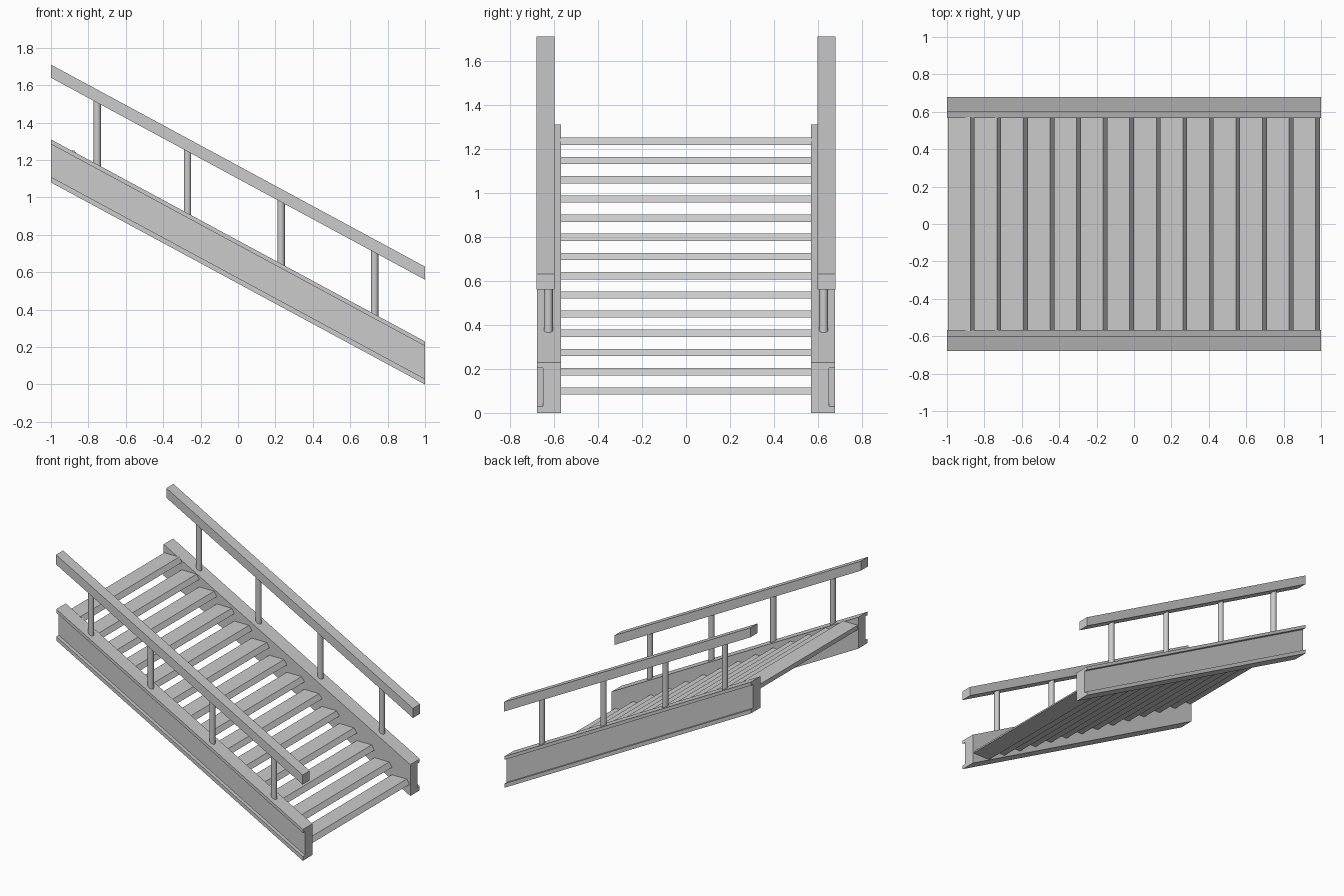
import bpy, bmesh
from mathutils import Matrix

if "Cube" in bpy.data.objects:
    bpy.data.objects.remove(bpy.data.objects["Cube"])

SLOPE = -0.54


def extrude(name, rings):
    """Closed solid from two matching point rings."""
    bm = bmesh.new()
    a, b = [[bm.verts.new(p) for p in r] for r in rings]
    n = len(a)
    bm.faces.new(a)
    bm.faces.new(b[::-1])
    for i in range(n):
        j = (i + 1) % n
        bm.faces.new((a[i], a[j], b[j], b[i]))
    bmesh.ops.recalc_face_normals(bm, faces=bm.faces)
    me = bpy.data.meshes.new(name)
    bm.to_mesh(me)
    bm.free()
    ob = bpy.data.objects.new(name, me)
    bpy.context.collection.objects.link(ob)
    return ob


def sloped(name, profile):
    """Sweep a y-z profile (given at x=1) up the stair slope, plumb-cut ends."""
    return extrude(name, [[(x, y, z + SLOPE * (x - 1)) for y, z in profile] for x in (1, -1)])


for side, s in (("left", 1), ("right", -1)):
    # channel-shaped stringer, open to the outside
    sloped(side + "_stringer", [(s * y, z) for y, z in (
        (0.567, 0), (0.677, 0), (0.677, 0.03), (0.65, 0.03),
        (0.65, 0.205), (0.677, 0.205), (0.677, 0.23), (0.567, 0.23))])
    # handrail
    sloped(side + "_handrail", [(s * y, z) for y, z in (
        (0.598, 0.56), (0.68, 0.56), (0.68, 0.63), (0.598, 0.63))])
    # round posts between stringer and handrail
    for i, x in enumerate((-0.753, -0.27, 0.23, 0.73)):
        base = 0.23 + SLOPE * (x - 1) - 0.015
        top = 0.56 + SLOPE * (x - 1) + 0.015
        bpy.ops.mesh.primitive_cylinder_add(vertices=20, radius=0.02, depth=top - base,
                                            location=(x, s * 0.625, (base + top) / 2))
        post = bpy.context.object
        post.name = f"{side}_post_{i + 1}"
        bpy.ops.object.shade_smooth_by_angle()

# treads with a raked front edge
for i in range(14):
    x, z = -0.995 + 0.142 * i, 1.25 - 0.0872 * i
    section = [(x, z), (x + 0.12, z), (x + 0.143, z - 0.033), (x, z - 0.033)]
    extrude(f"tread_{i + 1}", [[(px, y, pz) for px, pz in section] for y in (-0.572, 0.572)])
